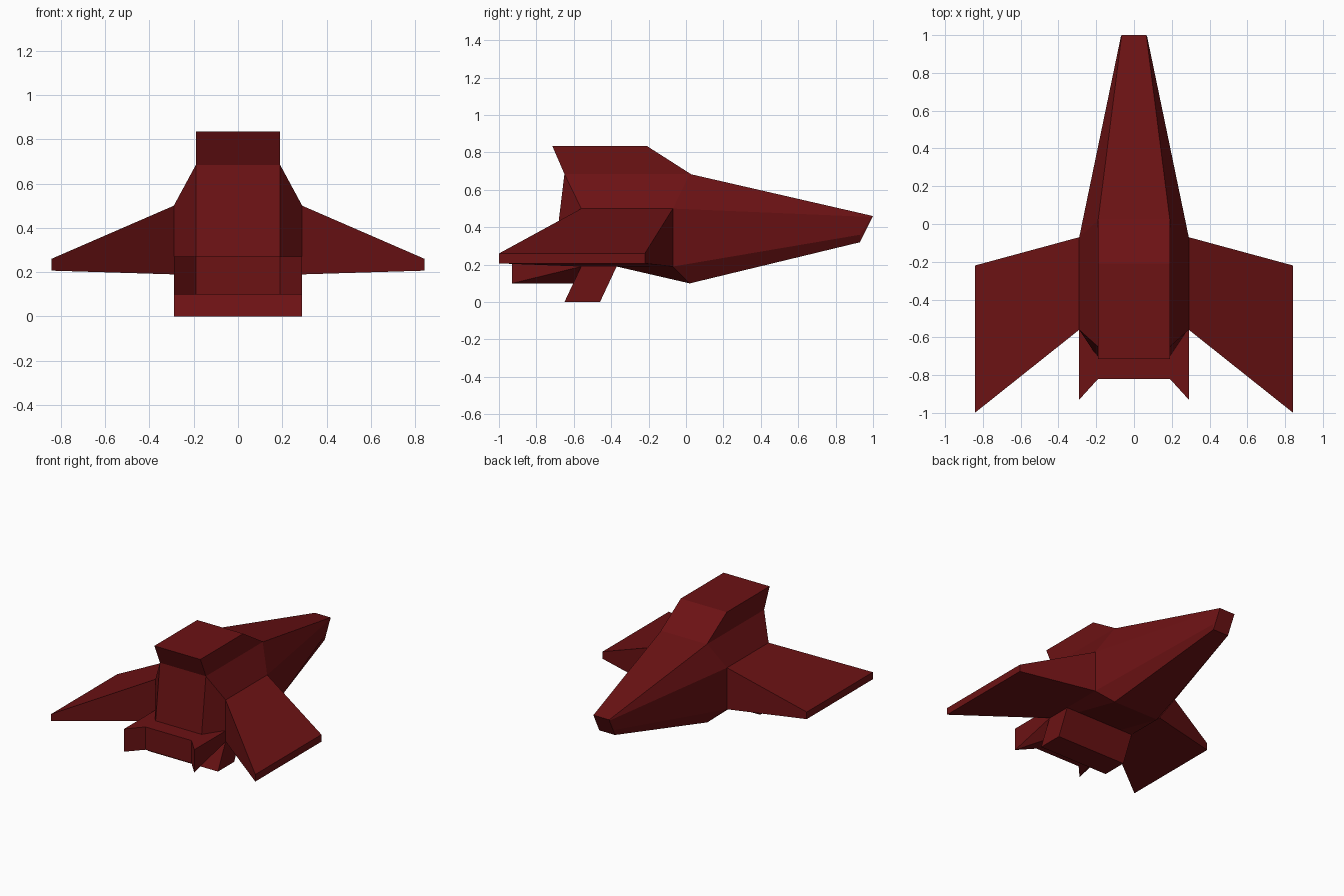
import bpy, bmesh

if "Cube" in bpy.data.objects:
    bpy.data.objects.remove(bpy.data.objects["Cube"])

mat = bpy.data.materials.new("dark_red")
mat.diffuse_color = (0.15, 0.006, 0.007, 1)
mat.use_nodes = True
mat.node_tree.nodes["Principled BSDF"].inputs["Base Color"].default_value = mat.diffuse_color


def finish(name, bm):
    bmesh.ops.recalc_face_normals(bm, faces=bm.faces[:])
    me = bpy.data.meshes.new(name)
    bm.to_mesh(me)
    bm.free()
    me.materials.append(mat)
    ob = bpy.data.objects.new(name, me)
    bpy.context.collection.objects.link(ob)
    return ob


def flip(points):
    return [(-x, y, z) for x, y, z in points]


def solid(name, points):
    """Faceted convex block through the given corners."""
    bm = bmesh.new()
    for p in points:
        bm.verts.new(p)
    bmesh.ops.convex_hull(bm, input=bm.verts[:])
    bmesh.ops.dissolve_limit(bm, angle_limit=0.005, verts=bm.verts[:], edges=bm.edges[:])
    return finish(name, bm)


def slab(name, half_width, profile):
    """Side profile (y, z) extended across the width."""
    return solid(name, [(x, y, z) for x in (-half_width, half_width) for y, z in profile])


# Fuselage: right half of each cross-section, top to bottom, nose to tail
sections = [
    [(0.065, 1.0, 0.46), (0.07, 0.99, 0.455), (0.07, 0.93, 0.36), (0.065, 0.93, 0.32)],
    [(0.19, 0.02, 0.685), (0.29, -0.07, 0.50), (0.29, -0.07, 0.19), (0.19, 0.02, 0.10)],
    [(0.19, -0.37, 0.685), (0.29, -0.37, 0.50), (0.29, -0.37, 0.19), (0.19, -0.37, 0.19)],
    [(0.19, -0.65, 0.685), (0.29, -0.56, 0.50), (0.29, -0.56, 0.19), (0.19, -0.71, 0.19)],
]
bm = bmesh.new()
rings = [[bm.verts.new(p) for p in s + flip(s)[::-1]] for s in sections]
for a, b in zip(rings, rings[1:]):
    for i in range(8):
        j = (i + 1) % 8
        bm.faces.new((a[i], a[j], b[j], b[i]))
for ring in (rings[0], rings[-1]):
    bm.faces.new((ring[0], ring[3], ring[4], ring[7]))
    bm.faces.new(ring[0:4])
    bm.faces.new(ring[4:8])
finish("fuselage", bm)

# Raised upper block
slab("upper_block", 0.19, [(0.025, 0.685), (-0.21, 0.835), (-0.715, 0.835), (-0.65, 0.685)])

# Slanted belly fin
slab("belly_fin", 0.29, [(-0.37, 0.192), (-0.46, 0), (-0.65, 0), (-0.56, 0.192)])

# Tail plate, with a prong at each side
slab("tail_plate", 0.19, [(-0.82, 0.10), (-0.82, 0.27), (-0.56, 0.27), (-0.58, 0.10)])
prong = [(0.19, -0.82, 0.27), (0.29, -0.93, 0.27), (0.29, -0.56, 0.27), (0.19, -0.56, 0.27),
         (0.19, -0.82, 0.10), (0.29, -0.93, 0.10), (0.29, -0.56, 0.19), (0.19, -0.58, 0.10)]

# Swept wings
wing = [(0.29, -0.07, 0.50), (0.29, -0.07, 0.19), (0.29, -0.56, 0.50), (0.29, -0.56, 0.19),
        (0.843, -0.22, 0.26), (0.843, -0.22, 0.207), (0.843, -1.0, 0.26), (0.843, -1.0, 0.207)]
for side, mirror in (("right", False), ("left", True)):
    for part, pts in (("tail_prong", prong), ("wing", wing)):
        solid(side + "_" + part, flip(pts) if mirror else pts)
